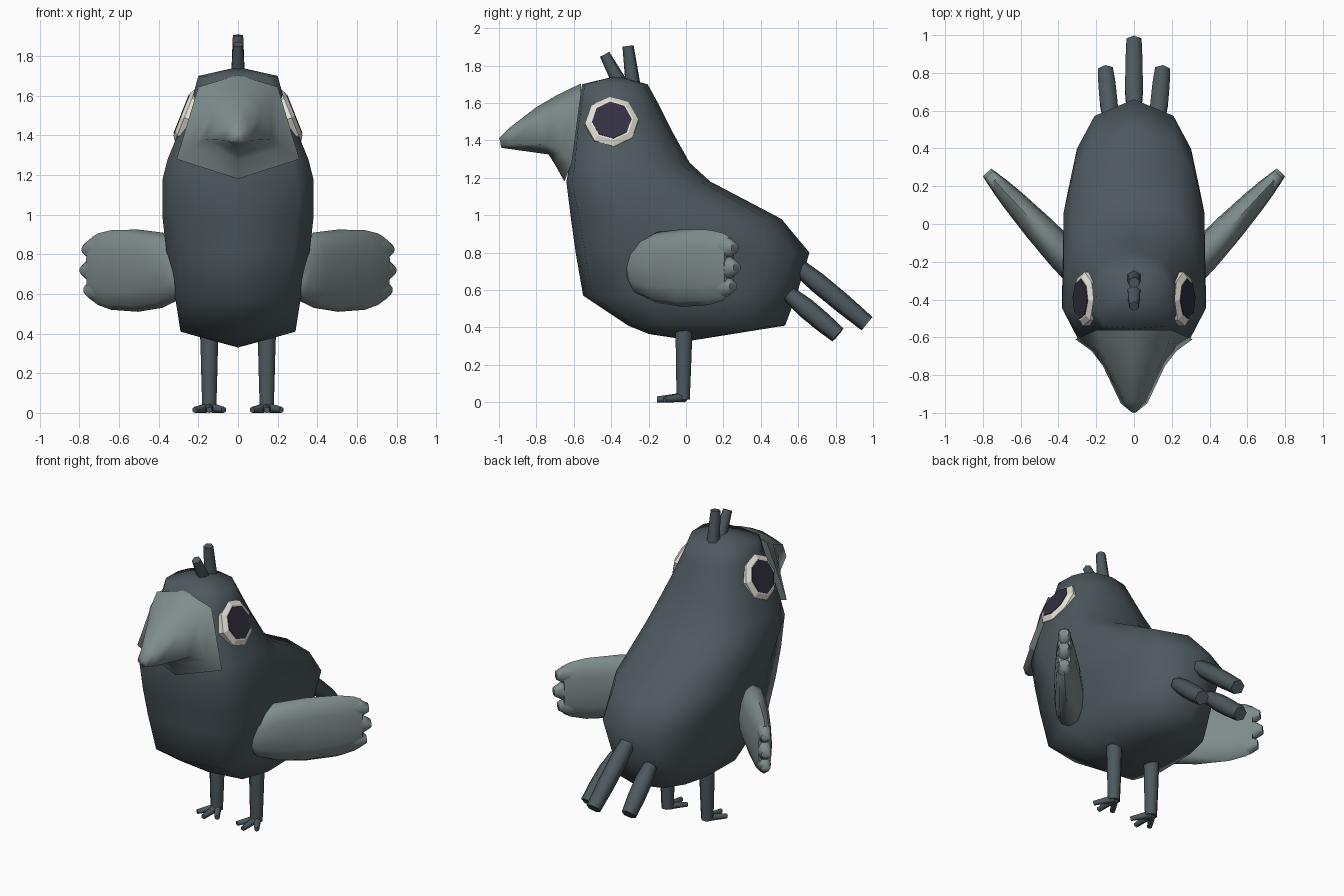
import bpy, bmesh, math
from mathutils import Vector

if "Cube" in bpy.data.objects:
    bpy.data.objects.remove(bpy.data.objects["Cube"])


def material(name, color):
    m = bpy.data.materials.new(name)
    m.diffuse_color = (*color, 1)
    m.use_nodes = True
    m.node_tree.nodes["Principled BSDF"].inputs["Base Color"].default_value = m.diffuse_color
    return m


DARK = material("dark slate", (0.075, 0.099, 0.112))
GREY = material("light slate", (0.215, 0.265, 0.265))
WHITE = material("eye white", (0.80, 0.77, 0.70))
BLACK = material("pupil dark", (0.033, 0.029, 0.052))


def loft(name, rings, mat, mirror=False, start=None, end=None, angle=50):
    """Skin a row of rings; ends close to a point if given, else with a flat cap."""
    bm = bmesh.new()
    rows = [[bm.verts.new(p) for p in r] for r in rings]
    n = len(rows[0])
    for a, b in zip(rows, rows[1:]):
        for i in range(n):
            j = (i + 1) % n
            bm.faces.new((a[i], a[j], b[j], b[i]))
    for row, apex in ((rows[0], start), (rows[-1], end)):
        if apex:
            v = bm.verts.new(apex)
            for i in range(n):
                bm.faces.new((row[i], row[(i + 1) % n], v))
        else:
            bm.faces.new(row)
    bmesh.ops.recalc_face_normals(bm, faces=bm.faces)
    me = bpy.data.meshes.new(name)
    bm.to_mesh(me)
    bm.free()
    me.materials.append(mat)
    for p in me.polygons:
        p.use_smooth = True
    me.set_sharp_from_angle(angle=math.radians(angle))
    ob = bpy.data.objects.new(name, me)
    bpy.context.collection.objects.link(ob)
    if mirror:
        ob.modifiers.new("mirror", "MIRROR").use_mirror_merge = False
    return ob


def tube(name, a, b, radii, mat, sides=6, mirror=False):
    """Straight tapered tube with evenly spaced radii along it."""
    a, b = Vector(a), Vector(b)
    q = (b - a).to_track_quat("Z", "Y")
    rings = []
    for k, r in enumerate(radii):
        c = a.lerp(b, k / (len(radii) - 1))
        rings.append([c + q @ Vector((r * math.cos(t), r * math.sin(t), 0))
                      for t in (2 * math.pi * (i + 0.5) / sides for i in range(sides))])
    return loft(name, rings, mat, mirror, angle=70)


def symmetric(half):
    """Complete a half ring whose first and last points lie on x = 0."""
    return half + [(-x, y, z) for x, y, z in reversed(half[1:-1])]


# Body and head: (height, front y, back y, half width)
SECTION = [(0, 0), (0.78, 0.04), (1, 0.25), (0.98, 0.6), (0.84, 0.79), (0.58, 0.93), (0, 1)]
LEVELS = [(0.365, -0.20, 0.25, 0.13), (0.41, -0.31, 0.53, 0.29), (0.57, -0.55, 0.59, 0.315),
          (0.80, -0.59, 0.66, 0.36), (0.98, -0.615, 0.51, 0.38), (1.18, -0.64, 0.13, 0.38),
          (1.28, -0.62, 0.02, 0.355), (1.45, -0.60, -0.075, 0.285), (1.60, -0.575, -0.15, 0.228),
          (1.70, -0.555, -0.205, 0.20)]
loft("body", [symmetric([(w * u, f + (b - f) * t, z) for u, t in SECTION])
              for z, f, b, w in LEVELS], DARK,
     start=(0, 0.03, 0.33), end=(0, -0.37, 1.745), angle=80)

# Beak: each ring is top, upper side, lower corner, bottom
BEAK = [[(0, -0.56, 1.705), (0.20, -0.562, 1.645), (0.31, -0.61, 1.28), (0, -0.65, 1.18)],
        [(0, -0.69, 1.642), (0.172, -0.67, 1.585), (0.225, -0.672, 1.34), (0, -0.70, 1.27)],
        [(0, -0.80, 1.578), (0.12, -0.78, 1.53), (0.165, -0.75, 1.38), (0, -0.735, 1.325)],
        [(0, -0.94, 1.47), (0.05, -0.94, 1.45), (0.07, -0.95, 1.375), (0, -0.95, 1.355)],
        [(0, -1.0, 1.41), (0.015, -0.995, 1.405), (0.02, -0.99, 1.37), (0, -0.985, 1.36)]]
loft("beak", [symmetric(r) for r in BEAK], GREY, angle=85)


# Eyes: white bevelled octagon with a dark plate on top
def eye_disc(name, rings, mat):
    normal = Vector((0.93, 0, 0.37)).normalized()
    up = Vector((-0.37, 0, 0.93)).normalized()
    side = Vector((0, 1, 0))
    c = Vector((0.283, -0.397, 1.508))
    pts = [math.radians(45 * i + 5) for i in range(8)]
    loft(name, [[c + normal * h + r * (side * math.cos(t) + up * math.sin(t)) for t in pts]
                for h, r in rings], mat, True, angle=20)


eye_disc("eye_white", [(-0.06, 0.144), (-0.018, 0.144), (0.0, 0.115)], WHITE)
eye_disc("pupil", [(-0.002, 0.106), (0.004, 0.106)], BLACK)

# Wings: flattened sections along a swept-back axis
AXIS = Vector((0.68, 0.73, 0))
ACROSS = Vector((0.73, -0.68, 0))


def wing_part(name, stations):
    rings = []
    for s, top, low, th in stations:
        c = Vector((0.30, -0.24, (top + low) / 2)) + AXIS * s
        ring = []
        for i in range(12):
            x, z = math.cos(math.pi * i / 6), math.sin(math.pi * i / 6)
            x = math.copysign(abs(x) ** 0.8, x)
            ring.append(c + ACROSS * th * x + Vector((0, 0, (top - low) / 2 * z)))
        rings.append(ring)
    loft(name, rings, GREY, True, angle=65)


wing_part("wing", [(-0.05, 0.82, 0.62, 0.07), (0, 0.865, 0.57, 0.09), (0.12, 0.91, 0.53, 0.09),
                   (0.30, 0.925, 0.51, 0.08), (0.50, 0.922, 0.52, 0.062),
                   (0.60, 0.905, 0.545, 0.049), (0.645, 0.885, 0.57, 0.04)])
for i, (z, tip) in enumerate([(0.825, 0.688), (0.72, 0.703), (0.62, 0.675)]):
    wing_part(f"wing_feather_{i}", [(0.54, z + 0.055, z - 0.055, 0.042),
                                    (tip - 0.05, z + 0.058, z - 0.058, 0.04),
                                    (tip, z + 0.025, z - 0.025, 0.03)])

# Legs and toes
tube("leg", (0.145, -0.01, 0.46), (0.145, -0.015, 0.015), [0.05, 0.047, 0.043, 0.038], DARK, 8, True)
for i, (x, y) in enumerate([(0.072, -0.115), (0.145, -0.155), (0.218, -0.115)]):
    tube(f"toe_{i}", (0.145, -0.005, 0.027), (x, y, 0.015), [0.026, 0.021, 0.016], DARK, 6, True)

# Tail feathers
tube("tail_middle", (0, 0.57, 0.75), (0, 0.968, 0.42), [0.042, 0.054, 0.053, 0.046], DARK)
tube("tail_side", (0.125, 0.55, 0.58), (0.15, 0.812, 0.36), [0.042, 0.054, 0.053, 0.046], DARK,
     mirror=True)

# Crest feathers
tube("crest_front", (0, -0.35, 1.70), (0, -0.435, 1.86), [0.041, 0.028], DARK)
tube("crest_back", (0, -0.28, 1.67), (0, -0.31, 1.905), [0.041, 0.03], DARK)
